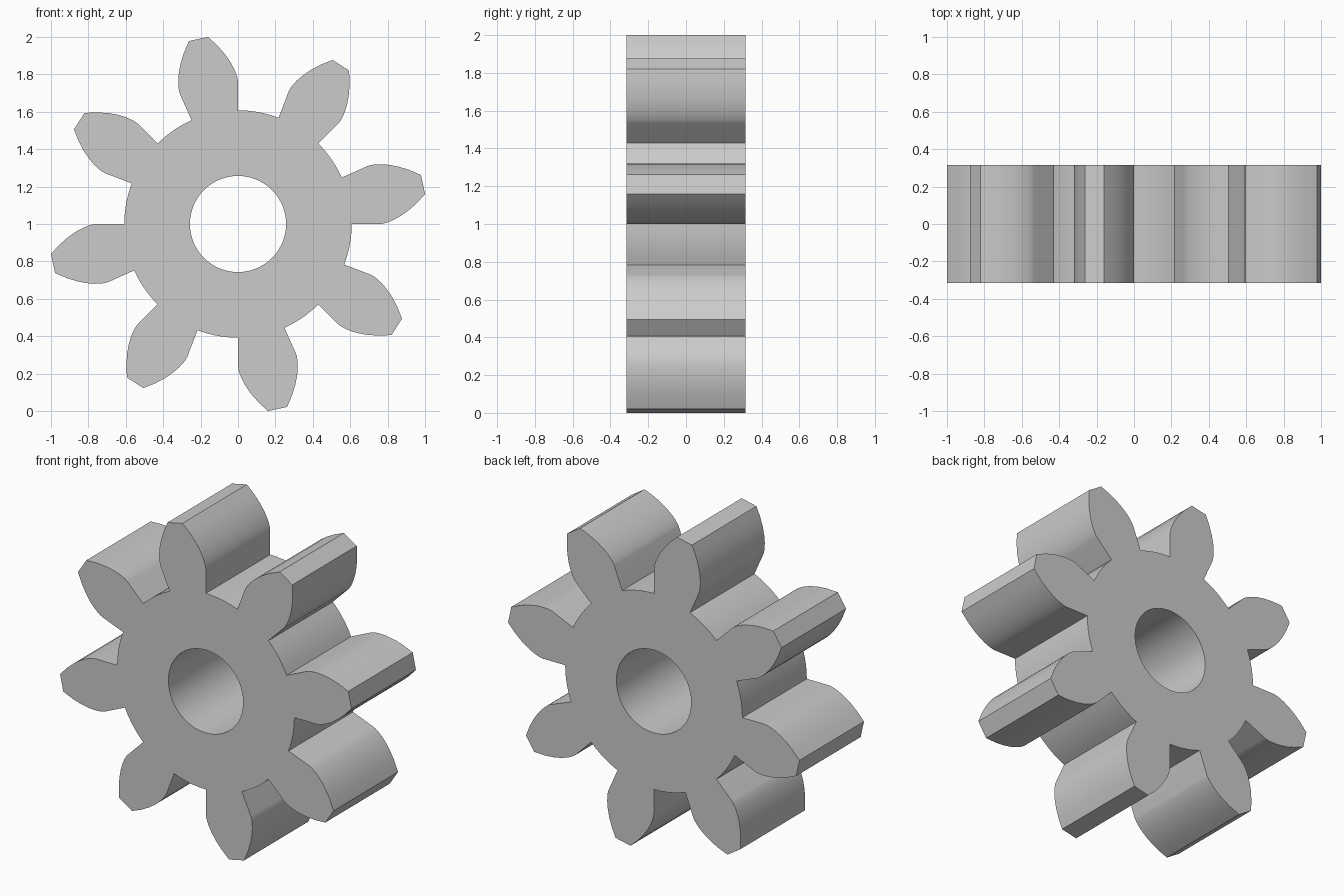
import bpy, bmesh
from math import radians, sqrt, atan, acos, sin, cos, pi

if "Cube" in bpy.data.objects:
    bpy.data.objects.remove(bpy.data.objects["Cube"])

TEETH = 8
R_ROOT, R_BASE, R_TIP, R_HOLE = 0.608, 0.76, 1.0127, 0.257
HALF = 0.316                 # half thickness
HALF_TOOTH = radians(12.05)  # half tooth angle at its root
AXIS = radians(102.05)       # direction of the first tooth


def polar(r, a):
    return (r * cos(a), -HALF, 1 + r * sin(a))


# One flank as (radius, angle from tooth axis): radial root, then involute
flank = [(R_ROOT, HALF_TOOTH)]
steps = 8
t_max = sqrt((R_TIP / R_BASE) ** 2 - 1)
for i in range(steps + 1):
    t = t_max * i / steps
    flank.append((R_BASE * sqrt(1 + t * t), HALF_TOOTH - (t - atan(t))))

# Outer outline: rising flank, falling flank, arc along the root circle
outline = []
pitch = 2 * pi / TEETH
gap = pitch - 2 * HALF_TOOTH
for k in range(TEETH):
    a = AXIS + k * pitch
    outline += [polar(r, a - d) for r, d in flank]
    outline += [polar(r, a + d) for r, d in reversed(flank)]
    outline += [polar(R_ROOT, a + HALF_TOOTH + gap * j / 5) for j in range(1, 5)]

bore = [polar(R_HOLE, 2 * pi * i / 64) for i in range(64)]

# Fill between the outline and the bore, then extrude to thickness
bm = bmesh.new()
edges = []
for loop in (outline, bore):
    vs = [bm.verts.new(p) for p in loop]
    edges += [bm.edges.new((vs[i - 1], vs[i])) for i in range(len(vs))]
bmesh.ops.triangle_fill(bm, edges=edges, use_beauty=True, normal=(0, -1, 0))
res = bmesh.ops.extrude_face_region(bm, geom=bm.faces[:], use_keep_orig=True)
moved = [g for g in res["geom"] if isinstance(g, bmesh.types.BMVert)]
bmesh.ops.translate(bm, verts=moved, vec=(0, 2 * HALF, 0))
bmesh.ops.recalc_face_normals(bm, faces=bm.faces[:])

mesh = bpy.data.meshes.new("spur_gear")
bm.to_mesh(mesh)
bm.free()
gear = bpy.data.objects.new("spur_gear", mesh)
bpy.context.collection.objects.link(gear)
bpy.context.view_layer.objects.active = gear
gear.select_set(True)
bpy.ops.object.shade_smooth_by_angle(angle=radians(30))
